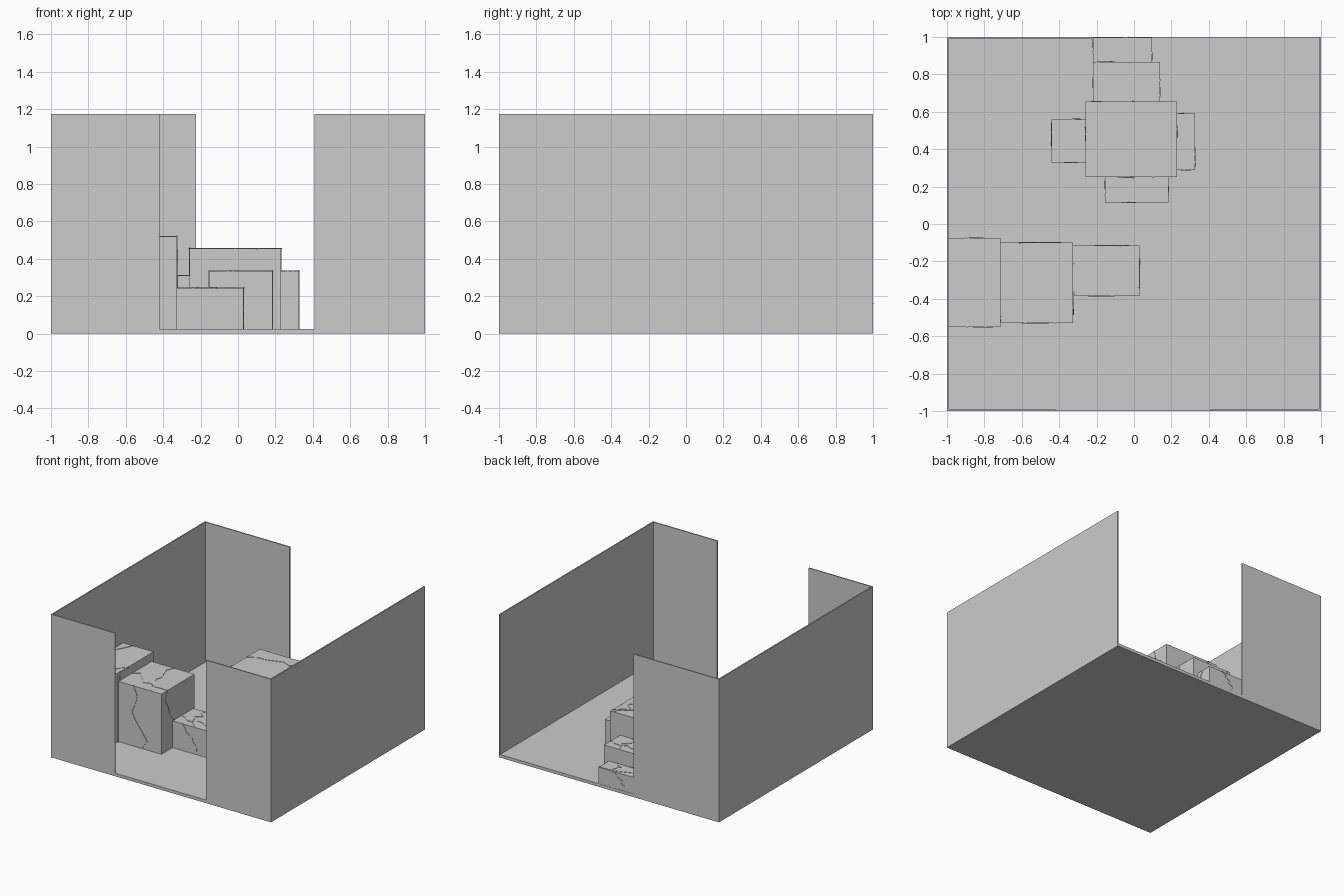
import bpy, bmesh, random
from mathutils import Vector, Matrix

random.seed(4)
if "Cube" in bpy.data.objects:
    bpy.data.objects.remove(bpy.data.objects["Cube"], do_unlink=True)

grey = bpy.data.materials.new("plain_grey")
grey.use_nodes = True
grey.diffuse_color = (0.604, 0.604, 0.604, 1)
grey.node_tree.nodes["Principled BSDF"].inputs["Base Color"].default_value = grey.diffuse_color


def finish(name, bm):
    mesh = bpy.data.meshes.new(name)
    bm.to_mesh(mesh)
    bm.free()
    mesh.materials.append(grey)
    obj = bpy.data.objects.new(name, mesh)
    bpy.context.collection.objects.link(obj)


def add_box(bm, lo, hi):
    lo, hi = Vector(lo), Vector(hi)
    bmesh.ops.create_cube(bm, size=1, matrix=Matrix.Translation((lo + hi) / 2)
                          @ Matrix.Diagonal((*(hi - lo), 1)))


def box(name, x, y, z):
    bm = bmesh.new()
    add_box(bm, (x[0], y[0], z[0]), (x[1], y[1], z[1]))
    finish(name, bm)


def add_strip(bm, a, b, normal, width=0.009, height=0.006):
    # flat bar lying on a face, from a to b
    along = b - a
    across = normal.cross(along.normalized())
    frame = Matrix((along.normalized(), across, normal)).transposed().to_4x4()
    size = Matrix.Diagonal((along.length + width / 2, width, height, 1))
    bmesh.ops.create_cube(bm, size=1, matrix=Matrix.Translation((a + b) / 2) @ frame @ size)


def add_crack(bm, corner, u, v, normal):
    # jagged line wandering across the face spanned by u and v
    steps = 7
    drift = random.uniform(0.25, 0.75)
    points = []
    for i in range(steps + 1):
        points.append(corner + u * (i / steps) + v * drift)
        drift = min(0.93, max(0.07, drift + random.uniform(-0.16, 0.16)))
    for a, b in zip(points, points[1:]):
        add_strip(bm, a, b, normal)


FLOOR, TOP, T = 0.025, 1.175, 0.01

# floor and walls
box("floor", (-1, 1), (-1, 1), (0, FLOOR))
for name, x, y in [("right_wall", (-1, -1 + T), (-1, 1)),
                   ("left_wall", (1 - T, 1), (-1, 1)),
                   ("front_wall_right", (-1, -0.42), (-1, -1 + T)),
                   ("front_wall_left", (0.41, 1), (-1, -1 + T)),
                   ("back_wall", (-1, -0.225), (1 - T, 1))]:
    box(name, x, y, (0, TOP))

# stepped stone blocks
blocks = [
    ("side_block_high", (-0.99, -0.715), (-0.55, -0.075), 0.59),
    ("side_block_middle", (-0.715, -0.325), (-0.53, -0.10), 0.52),
    ("side_block_low", (-0.325, 0.03), (-0.385, -0.115), 0.245),
    ("centre_block", (-0.26, 0.23), (0.25, 0.655), 0.455),
    ("centre_front_block", (-0.155, 0.185), (0.115, 0.25), 0.335),
    ("centre_left_block", (0.23, 0.325), (0.29, 0.59), 0.335),
    ("centre_right_block", (-0.44, -0.26), (0.33, 0.56), 0.31),
    ("rear_block_middle", (-0.22, 0.14), (0.655, 0.865), 0.28),
    ("rear_block_low", (-0.22, 0.095), (0.865, 0.998), 0.16),
]
X, Y, Z = Vector((1, 0, 0)), Vector((0, 1, 0)), Vector((0, 0, 1))
for name, x, y, top in blocks:
    box(name, x, y, (FLOOR, top))
    # cracks over the top and the four sides
    bm = bmesh.new()
    w, d, h = X * (x[1] - x[0]), Y * (y[1] - y[0]), Z * (top - FLOOR)
    near = Vector((x[0], y[0], FLOOR))
    far = near + w + d
    add_crack(bm, near + h, w, d, Z)
    add_crack(bm, near + h, d, w, Z)
    add_crack(bm, near, h, w, -Y)
    add_crack(bm, far, h, -w, Y)
    add_crack(bm, far, h, -d, X)
    if x[0] > -0.9:
        add_crack(bm, near, h, d, -X)
    finish(name + "_cracks", bm)
